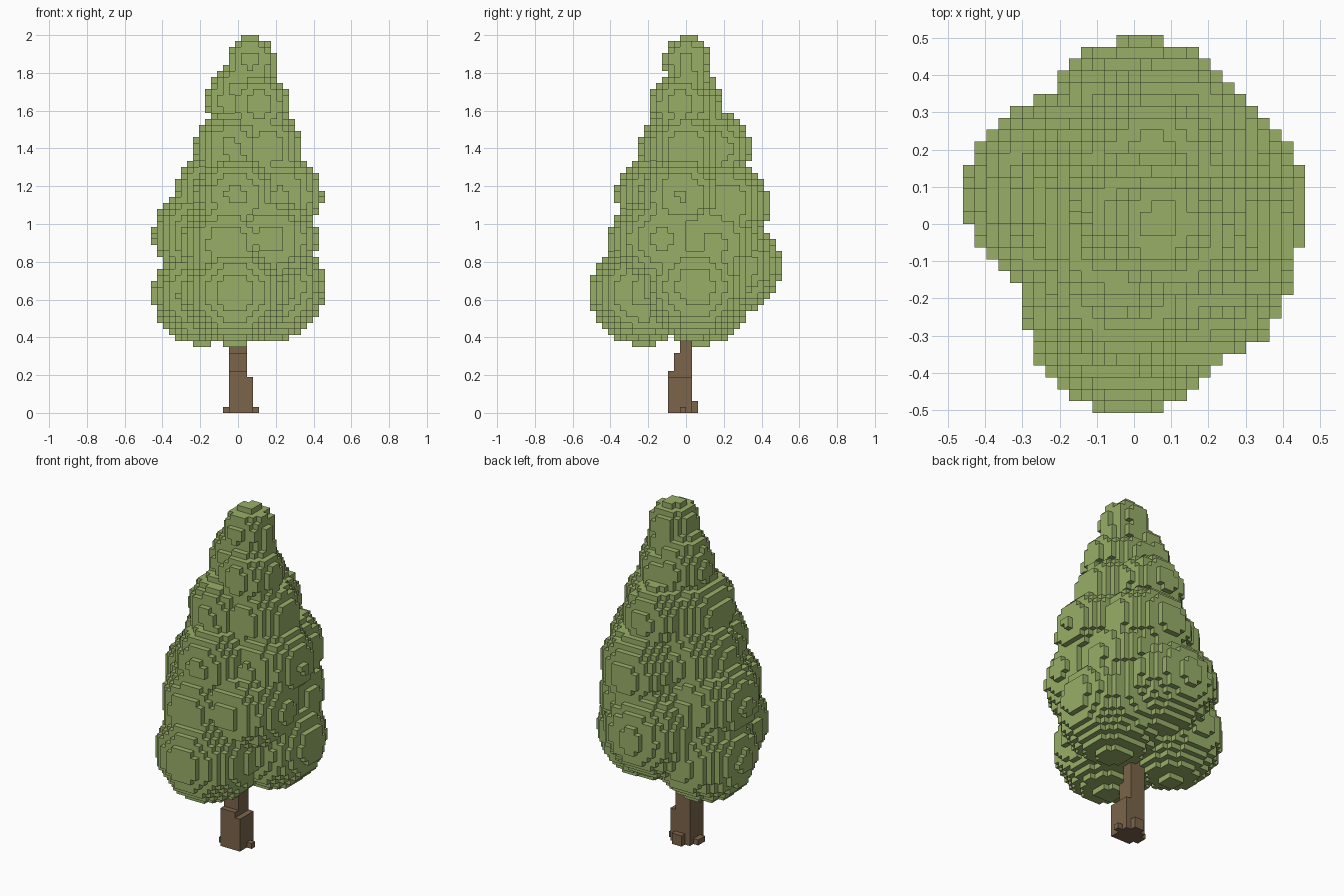
import bpy, math

if "Cube" in bpy.data.objects:
    bpy.data.objects.remove(bpy.data.objects["Cube"])

H = 2 / 63  # edge length of one small cube


def material(name, rgb):
    m = bpy.data.materials.new(name)
    m.diffuse_color = (*rgb, 1)
    m.use_nodes = True
    m.node_tree.nodes["Principled BSDF"].inputs["Base Color"].default_value = m.diffuse_color
    return m


def voxel_object(name, cells, mat):
    """Skin a set of (i, j, k) cells with outward quads only."""
    verts, index, faces = [], {}, []

    def vid(p):
        if p not in index:
            index[p] = len(verts)
            verts.append(((p[0] - 0.5) * H, p[1] * H, p[2] * H))
        return index[p]

    for c in sorted(cells):
        for axis in range(3):
            u, v = (axis + 1) % 3, (axis + 2) % 3
            for side in (0, 1):
                n = list(c)
                n[axis] += 1 if side else -1
                if tuple(n) in cells:
                    continue
                quad = []
                for a, b in ((0, 0), (1, 0), (1, 1), (0, 1)):
                    p = list(c)
                    p[axis] += side
                    p[u] += a
                    p[v] += b
                    quad.append(vid(tuple(p)))
                faces.append(quad if side else quad[::-1])
    me = bpy.data.meshes.new(name)
    me.from_pydata(verts, [], faces)
    me.materials.append(mat)
    ob = bpy.data.objects.new(name, me)
    bpy.context.collection.objects.link(ob)
    return ob


def ball(x, y, z, r):
    """Cells whose centres fall inside a sphere."""
    out = set()
    n = math.ceil(r / H) + 1
    ci, cj, ck = round(x / H), round(y / H), round(z / H)
    for i in range(ci - n, ci + n + 1):
        for j in range(cj - n, cj + n + 1):
            for k in range(max(0, ck - n), min(63, ck + n + 1)):
                d = (i * H - x, (j + .5) * H - y, (k + .5) * H - z)
                if d[0] ** 2 + d[1] ** 2 + d[2] ** 2 <= r * r:
                    out.add((i, j, k))
    return out


def box(x0, x1, y0, y1, z0, z1):
    """Cells between cube-grid indices, upper ends excluded."""
    return {(i, j, k) for i in range(x0, x1) for j in range(y0, y1) for k in range(z0, z1)}


# Leaf clumps in tiers, from the bottom up: x, y, z, radius
clumps = [
    (-.016, -.229, .635, .279), (.18, .05, .668, .284), (-.19, .085, .622, .262), (.018, .223, .78, .279),
    (-.06, -.175, .89, .245), (.172, -.13, .92, .248), (-.205, .06, .94, .245), (.14, .15, .90, .25),
    (-.01, -.15, 1.15, .222), (.225, -.02, 1.155, .222), (-.11, .06, 1.16, .222), (.105, .20, 1.10, .243),
    (-.04, -.05, 1.40, .195), (.15, .0, 1.40, .197), (.05, .15, 1.40, .195), (-.04, .05, 1.40, .195),
    (-.02, .04, 1.65, .148), (.0, .02, 1.715, .138), (.11, -.03, 1.63, .162), (.07, .04, 1.60, .155),
    (.072, .005, 1.87, .125), (.09, .01, 1.79, .112),
]
# Core balls fill the hollows between the clumps
core = [(.02, .02, .72 + .1 * n, .20 - .013 * n) for n in range(11)]
leaves = set()
for b in clumps + core:
    leaves |= ball(*b)
voxel_object("foliage", leaves, material("leaf_green", (.32, .43, .14)))

# Trunk: stepped column that narrows upward, with small root toes
trunk = box(-1, 3, -3, 1, 0, 6) | box(-1, 2, -3, 1, 6, 7) | box(-1, 2, -2, 1, 7, 10) | box(-1, 2, -1, 1, 10, 20)
trunk |= box(-2, -1, -2, 0, 0, 1) | box(3, 4, -1, 0, 0, 1) | box(0, 2, 1, 2, 0, 2)
voxel_object("trunk", trunk - leaves, material("bark_brown", (.2, .13, .07)))
